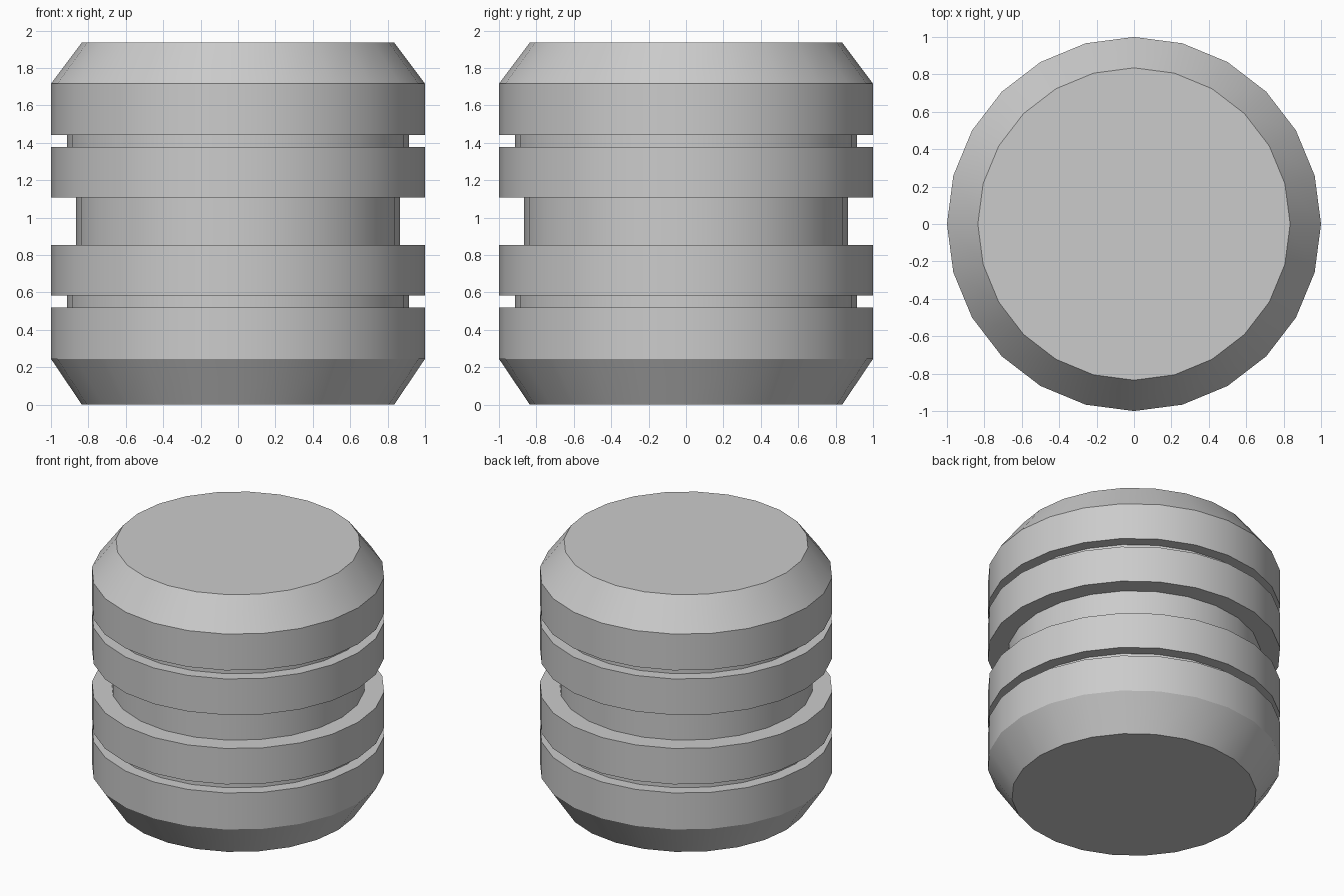
import bpy, bmesh, math

cube = bpy.data.objects.get("Cube")
if cube:
    bpy.data.objects.remove(cube, do_unlink=True)

SIDES = 24
OUTER, CAP, GROOVE, WAIST = 1.0, 0.835, 0.915, 0.865

# One plain grey
grey = bpy.data.materials.new("plain_grey")
grey.use_nodes = True
colour = (0.6, 0.6, 0.6, 1)
grey.diffuse_color = colour
grey.node_tree.nodes["Principled BSDF"].inputs["Base Color"].default_value = colour


def lathe(name, profile):
    """Revolve a (radius, height) profile about z and cap both ends."""
    bm = bmesh.new()
    rings = []
    for radius, z in profile:
        angles = [2 * math.pi * i / SIDES for i in range(SIDES)]
        rings.append([bm.verts.new((radius * math.cos(a), radius * math.sin(a), z))
                      for a in angles])
    for low, high in zip(rings, rings[1:]):
        for i in range(SIDES):
            j = (i + 1) % SIDES
            bm.faces.new((low[i], low[j], high[j], high[i]))
    bm.faces.new(rings[0][::-1])
    bm.faces.new(rings[-1])
    mesh = bpy.data.meshes.new(name)
    bm.to_mesh(mesh)
    bm.free()
    mesh.materials.append(grey)
    obj = bpy.data.objects.new(name, mesh)
    bpy.context.collection.objects.link(obj)
    return obj


# Chamfered drum: two thin grooves with a deep waist between them
profile = [(CAP, 0), (OUTER, 0.245)]
for radius, bottom, top in ((GROOVE, 0.52, 0.585),
                            (WAIST, 0.855, 1.107),
                            (GROOVE, 1.378, 1.443)):
    profile += [(OUTER, bottom), (radius, bottom), (radius, top), (OUTER, top)]
profile += [(OUTER, 1.716), (CAP, 1.936)]
body = lathe("grooved_drum", profile)

# Smooth round the drum, sharp at the steps and chamfers
bpy.ops.object.select_all(action='DESELECT')
body.select_set(True)
bpy.context.view_layer.objects.active = body
bpy.ops.object.shade_smooth_by_angle(angle=math.radians(30))
